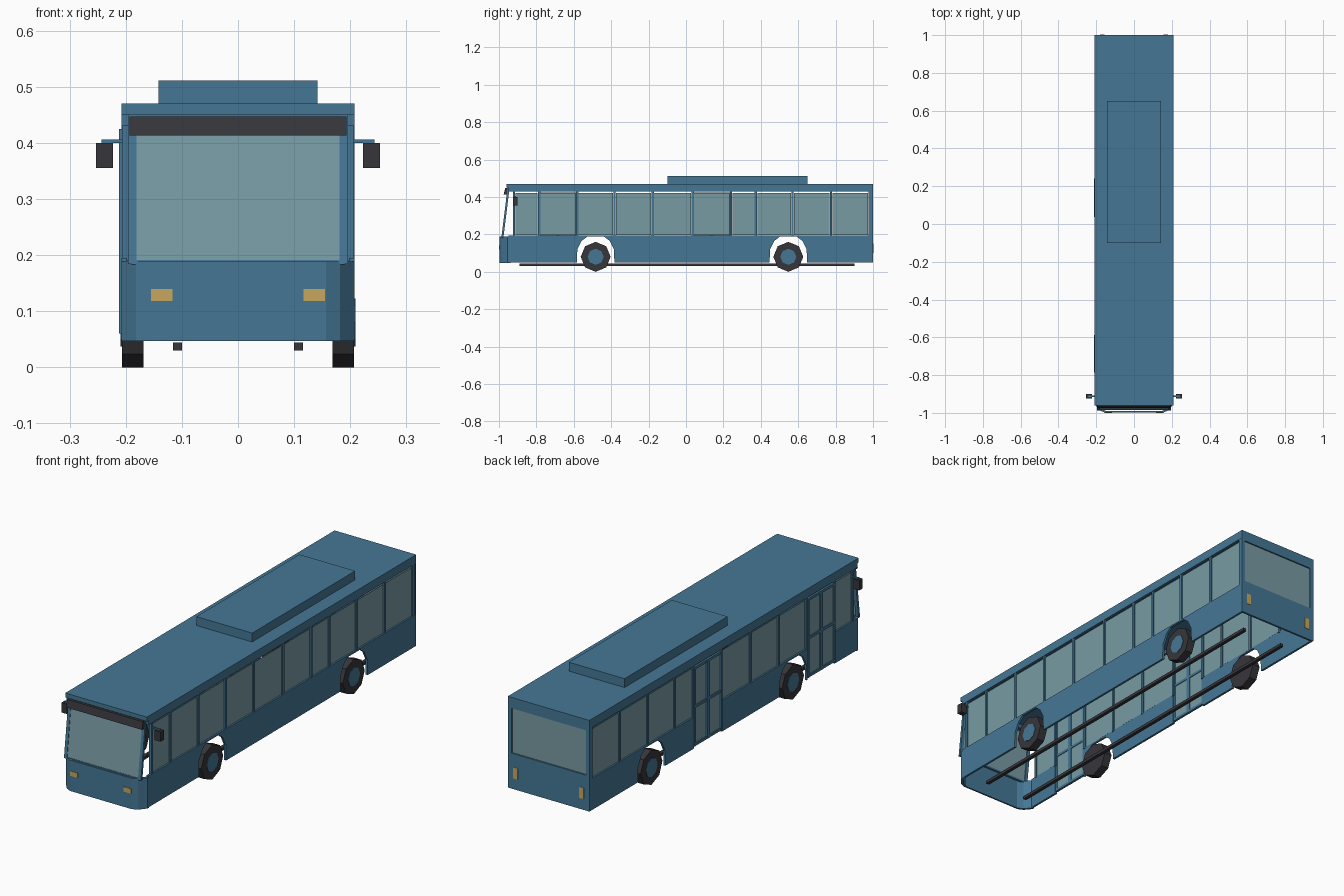
import bpy, bmesh, math
from mathutils import Matrix

cube = bpy.data.objects.get("Cube")
if cube:
    bpy.data.objects.remove(cube)


def material(name, rgb):
    m = bpy.data.materials.new(name)
    m.use_nodes = True
    m.diffuse_color = (*rgb, 1)
    m.node_tree.nodes["Principled BSDF"].inputs["Base Color"].default_value = (*rgb, 1)
    return m


BLUE = material("body_blue", (0.06, 0.185, 0.30))
GLASS = material("window_glass", (0.19, 0.33, 0.37))
DARK = material("dark_rubber", (0.037, 0.036, 0.042))
GOLD = material("lamp_gold", (0.58, 0.39, 0.115))


def finish(name, bm, mat):
    bmesh.ops.recalc_face_normals(bm, faces=bm.faces)
    mesh = bpy.data.meshes.new(name)
    bm.to_mesh(mesh)
    bm.free()
    mesh.materials.append(mat)
    ob = bpy.data.objects.new(name, mesh)
    bpy.context.collection.objects.link(ob)
    return ob


def prism(name, points, vector, mat):
    """Extrude a flat outline along a vector."""
    bm = bmesh.new()
    face = bm.faces.new([bm.verts.new(p) for p in points])
    new = bmesh.ops.extrude_face_region(bm, geom=[face])["geom"]
    bmesh.ops.translate(bm, vec=vector, verts=[v for v in new if isinstance(v, bmesh.types.BMVert)])
    return finish(name, bm, mat)


def side_prism(name, yz, x0, x1, mat):
    return prism(name, [(x0, y, z) for y, z in yz], (x1 - x0, 0, 0), mat)


def box(name, x0, x1, y0, y1, z0, z1, mat):
    return side_prism(name, [(y0, z0), (y1, z0), (y1, z1), (y0, z1)], x0, x1, mat)


def slanted(name, x0, x1, bottom, top, depth, mat):
    """Leaning plate between two (y, z) points."""
    (yb, zb), (yt, zt) = bottom, top
    return side_prism(name, [(yb, zb), (yb + depth, zb), (yt + depth, zt), (yt, zt)], x0, x1, mat)


HALF = 0.208            # half width of the body
SILL, BELT, EAVE = 0.05, 0.195, 0.43
AXLES = (-0.483, 0.547)
PILLARS = (-0.92, -0.785, -0.582, -0.382, -0.178, 0.036, 0.24, 0.373, 0.57, 0.775, 0.982)
DOORS = ((-0.785, -0.587), (0.036, 0.24))
ARCH = ((-0.1, SILL), (-0.098, 0.12), (-0.075, 0.165), (-0.045, 0.188),
        (0.045, 0.188), (0.075, 0.165), (0.098, 0.12), (0.1, SILL))


def lower_wall(name, side, y0, y1):
    """Skirt panel with an arch cut over each axle in its span."""
    outline = [(y0, BELT), (y0, SILL)]
    for a in AXLES:
        if y0 < a < y1:
            outline += [(a + dy, z) for dy, z in ARCH]
    outline += [(y1, SILL), (y1, BELT)]
    side_prism(name, outline, side * (HALF - 0.01), side * HALF, BLUE)


# Lower side walls, broken by the doors on the right
lower_wall("left_lower_wall", 1, -0.95, 0.99)
edges = [-0.95] + [y for d in DOORS for y in d] + [0.99]
for i in range(0, len(edges), 2):
    lower_wall("right_lower_wall", -1, edges[i], edges[i + 1])

# Windows, pillars and headers
for side, label in ((1, "left"), (-1, "right")):
    for y in PILLARS:
        box(label + "_pillar", side * 0.196, side * 0.207, y - 0.006, y + 0.006, BELT - 0.005, EAVE + 0.005, BLUE)
    for y0, y1 in zip(PILLARS, PILLARS[1:]):
        mid = (y0 + y1) / 2
        if side < 0 and any(a < mid < b for a, b in DOORS):
            continue
        box(label + "_window", side * 0.2, side * 0.203, y0 + 0.008, y1 - 0.008, BELT + 0.002, 0.42, GLASS)
    box(label + "_header", side * (HALF - 0.012), side * HALF, -0.95, 1, EAVE, 0.452, BLUE)

# Two-leaf doors with a crossbar
for y0, y1 in DOORS:
    mid = (y0 + y1) / 2
    for a, b in ((y0, mid), (mid, y1)):
        box("door_glass", -0.203, -0.206, a + 0.006, b - 0.006, 0.07, 0.415, GLASS)
        for y in (a + 0.005, b - 0.005):
            box("door_stile", -0.2, -0.212, y - 0.005, y + 0.005, 0.06, 0.425, BLUE)
        for z in (0.06, 0.235, 0.413):
            box("door_rail", -0.2, -0.211, a, b, z, z + 0.012, BLUE)

# Roof and roof unit
box("roof", -HALF, HALF, -0.96, 1, 0.45, 0.47, BLUE)
box("roof_unit", -0.142, 0.142, -0.1, 0.65, 0.47, 0.511, BLUE)

# Back wall with window opening
box("back_lower_wall", -HALF, HALF, 0.99, 1, SILL, 0.213, BLUE)
box("back_header", -HALF, HALF, 0.99, 1, 0.42, 0.45, BLUE)
box("back_window", -0.188, 0.188, 0.992, 0.996, 0.215, 0.418, GLASS)
for s in (1, -1):
    box("back_corner", s * 0.19, s * HALF, 0.99, 1, 0.213, 0.42, BLUE)
    box("back_lamp", s * 0.157, s * 0.18, 0.999, 1.002, 0.1, 0.152, GOLD)

# Nose: open shell with faceted corners
outer = [(HALF, -0.945), (HALF, -0.955), (0.182, -0.986), (0.157, -0.998)]
inner = [(x - 0.008, y + 0.008) for x, y in outer]
outer += [(-x, y) for x, y in reversed(outer)]
inner += [(-x, y) for x, y in reversed(inner)]
prism("nose", [(x, y, 0.047) for x, y in outer + inner[::-1]], (0, 0, 0.142), BLUE)

# Windshield, its posts and the sign above
slanted("windshield", -0.182, 0.182, (-0.984, 0.187), (-0.956, 0.42), 0.004, GLASS)
slanted("windshield_sill", -0.19, 0.19, (-0.986, 0.183), (-0.985, 0.191), 0.01, BLUE)
slanted("front_sign", -0.193, 0.193, (-0.975, 0.413), (-0.967, 0.447), 0.016, DARK)
box("front_header", -0.195, 0.195, -0.952, -0.942, EAVE, 0.452, BLUE)

for s in (1, -1):
    slanted("windshield_post", s * 0.181, s * 0.196, (-0.987, 0.184), (-0.954, 0.45), 0.011, BLUE)
    box("headlamp", s * 0.117, s * 0.155, -1, -0.996, 0.118, 0.14, GOLD)
    # Mirrors
    box("mirror_arm", s * 0.2, s * 0.243, -0.916, -0.908, 0.4, 0.406, BLUE)
    box("mirror", s * 0.223, s * 0.253, -0.925, -0.9, 0.355, 0.4, DARK)
    # Chassis rails
    box("chassis_rail", s * 0.1, s * 0.116, -0.89, 0.9, 0.03, 0.044, DARK)

# Octagonal wheels with hubs
for s in (1, -1):
    for y in AXLES:
        for name, radius, x0, x1, mat in (("tyre", 0.08, 0.168, 0.207, DARK),
                                          ("hub", 0.043, 0.18, 0.209, BLUE)):
            bm = bmesh.new()
            turn = Matrix.Translation((s * (x0 + x1) / 2, y, 0.08)) @ Matrix.Rotation(math.pi / 2, 4, "Y")
            bmesh.ops.create_cone(bm, cap_ends=True, segments=8, radius1=radius, radius2=radius,
                                  depth=x1 - x0, matrix=turn)
            finish(name, bm, mat)
